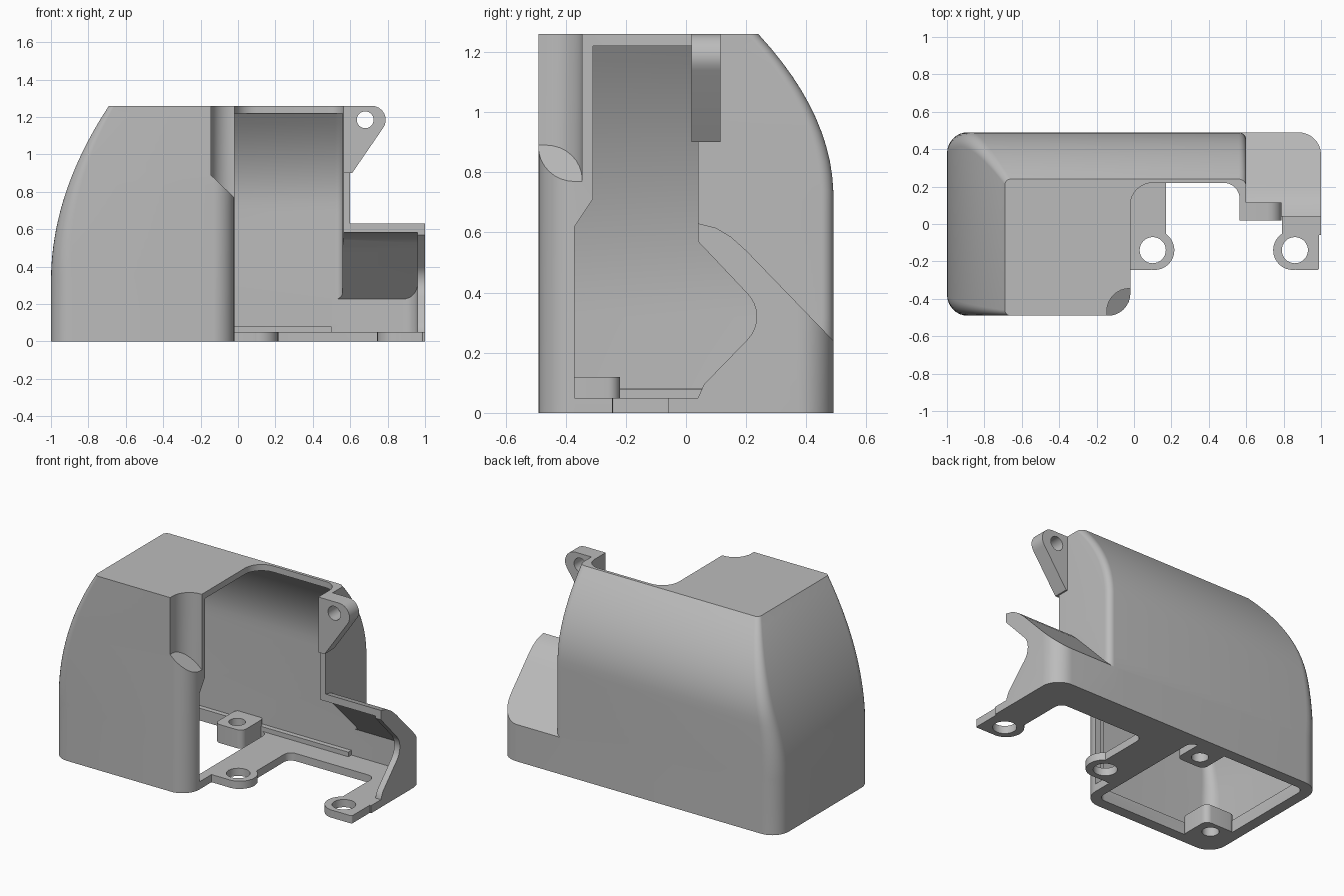
import bpy, bmesh, math

if "Cube" in bpy.data.objects:
    bpy.data.objects.remove(bpy.data.objects["Cube"])

grey = bpy.data.materials.new("light_grey")
grey.use_nodes = True
grey.diffuse_color = (0.5, 0.5, 0.5, 1)
grey.node_tree.nodes["Principled BSDF"].inputs["Base Color"].default_value = (0.5, 0.5, 0.5, 1)


def skin(name, rings):
    """Closed solid through a stack of matching rings."""
    bm = bmesh.new()
    loops = [[bm.verts.new(p) for p in ring] for ring in rings]
    n = len(loops[0])
    bm.faces.new(loops[0][::-1])
    bm.faces.new(loops[-1])
    for a, b in zip(loops, loops[1:]):
        for i in range(n):
            j = (i + 1) % n
            bm.faces.new((a[i], a[j], b[j], b[i]))
    bmesh.ops.recalc_face_normals(bm, faces=bm.faces)
    mesh = bpy.data.meshes.new(name)
    bm.to_mesh(mesh)
    bm.free()
    mesh.materials.append(grey)
    obj = bpy.data.objects.new(name, mesh)
    bpy.context.collection.objects.link(obj)
    return obj


def prism(name, pts, lo, hi, axis="z"):
    place = {"z": lambda p, t: (p[0], p[1], t),
             "x": lambda p, t: (t, p[0], p[1]),
             "y": lambda p, t: (p[0], t, p[1])}[axis]
    return skin(name, [[place(p, t) for p in pts] for t in (lo, hi)])


def arc(cx, cy, r, a0, a1, n=8):
    return [(cx + r * math.cos(math.radians(a0 + (a1 - a0) * i / n)),
             cy + r * math.sin(math.radians(a0 + (a1 - a0) * i / n))) for i in range(n + 1)]


def rounded(x0, x1, y0, y1, radii):
    """Rounded rectangle, radii from front left going counter-clockwise."""
    a, b, c, d = radii
    return (arc(x0 + a, y0 + a, a, 180, 270) + arc(x1 - b, y0 + b, b, 270, 360)
            + arc(x1 - c, y1 - c, c, 0, 90) + arc(x0 + d, y1 - d, d, 90, 180))


def box(name, x0, x1, y0, y1, z0, z1):
    return prism(name, [(x0, y0), (x1, y0), (x1, y1), (x0, y1)], z0, z1)


def disc(name, x, y, r, lo, hi, axis="z"):
    return prism(name, arc(x, y, r, 0, 360, 32)[:-1], lo, hi, axis)


def combine(obj, tool, mode="DIFFERENCE"):
    mod = obj.modifiers.new("cut", "BOOLEAN")
    mod.operation, mod.solver, mod.object = mode, "EXACT", tool
    bpy.context.view_layer.objects.active = obj
    bpy.ops.object.modifier_apply(modifier=mod.name)
    bpy.data.objects.remove(tool)


def hood(name, levels):
    """Main hood: left and back sides curve inward with height."""
    rings = []
    for z, inset in levels:
        t = max(0, (z - 0.32) / 0.94)
        u = max(0, (z - 0.72) / 0.54)
        x0, y1 = -1 + 0.31 * t * t + inset, 0.49 - 0.25 * u * u - inset
        r = max(0.02, 0.115 - 0.085 * t - inset)
        plan = rounded(x0, 0.6 - min(inset, 0.04), -0.49 + inset, y1, (r, 0.02, 0.04, r))
        rings.append([(x, y, z) for x, y in plan])
    return skin(name, rings)


# Outer shell: curved hood joined to the low sloping end
curve = [0.32 + 0.94 * i / 20 for i in range(21)]
body = hood("cover_body", [(0, 0)] + [(z, 0) for z in curve])
slope = [(0.04, 0), (0.55, 0), (0.55, 0.178), (0.2, 0.54), (0.15, 0.585), (0.1, 0.615), (0.04, 0.63)]
low_end = prism("low_end", slope, 0.5, 1, "x")
combine(low_end, prism("plan", rounded(0.45, 1, 0, 0.49, (0.01, 0.01, 0.12, 0.01)), -0.1, 1),
        "INTERSECT")
combine(body, low_end, "UNION")

# Hollow of the hood, leaving the front corner post in place
hollow = hood("hollow", [(0.05, 0.07), (0.08, 0.07), (0.081, 0.04)]
              + [(z, 0.04) for z in curve if z < 1.2] + [(1.22, 0.04)])
post = [(-0.6, 0), (-0.37, 0), (-0.37, 0.62), (-0.31, 0.71), (-0.31, 1.4), (-0.6, 1.4)]
combine(hollow, prism("post", post, -0.06, 0.8, "x"))
combine(hollow, box("post_corner", -0.11, 0, -0.6, -0.4, 0, 1.4))
combine(hollow, box("pocket_wall", -0.19, 0, -0.6, -0.31, 0.72, 1.4))
combine(body, hollow)

# Hollow of the low end
inner = [(0, 0.05), (0.5, 0.05), (0.5, 0.175), (0.18, 0.5), (0.13, 0.548), (0.09, 0.575), (0, 0.59)]
low_hollow = prism("low_hollow", inner, 0.5, 0.96, "x")
combine(low_hollow, prism("low_plan", rounded(0.45, 0.96, -0.1, 0.45, (0.01, 0.01, 0.08, 0.01)), 0, 1),
        "INTERSECT")
combine(body, low_hollow)

# Open front bay with rounded corners
bay = ([(-0.14, -0.7)] + arc(-0.14, -0.37, 0.121, -90, 0) + arc(0.1, 0.1, 0.12, 180, 90)
       + arc(0.48, 0.135, 0.085, 90, 0) + [(0.565, 0.04), (0.7, 0.04), (0.7, -0.7)])
combine(body, prism("bay", bay, -0.1, 1.4))

# Curved notch in the end wall
notch = ([(-0.6, 0.05), (0.04, 0.05), (0.06, 0.095)] + arc(0.125, 0.32, 0.11, -45, 45)
         + [(0.04, 0.57), (0.04, 0.8), (-0.6, 0.8)])
combine(body, prism("notch", notch, 0.9, 1.1, "x"))

# Openings through the base
combine(body, prism("base_opening", rounded(-0.93, -0.08, -0.42, 0.42, [0.05] * 4), -0.1, 0.06))
combine(body, prism("bay_opening", rounded(0.17, 0.79, -0.6, 0.28, [0.05] * 4), -0.1, 0.051))

# Screw pocket in the front corner with a slanted seat
pocket = prism("pocket", rounded(-0.145, 0.2, -0.8, -0.345, (0.02, 0.02, 0.02, 0.12)), 0.5, 1.4)
seat = [(-0.2, 0.943), (0.3, 0.463), (0.3, 1.5), (-0.2, 1.5)]
combine(pocket, prism("seat", seat, -1, 0, "y"), "INTERSECT")
combine(body, pocket)
parts = [body]

# Mounting feet
for name, x, x0, x1, edge in (("inner_foot", 0.1, -0.05, 0.17, -0.04), ("outer_foot", 0.86, 0.79, 1, 0.99)):
    foot = box(name, x0, x1, -0.06, 0.3 if x < 0.5 else 0.2, 0, 0.05)
    tab = prism("tab", rounded(min(x, edge), max(x, edge), -0.245, -0.03, [0.01] * 4), 0, 0.05)
    combine(foot, tab, "UNION")
    combine(foot, disc("round_end", x + (0.01 if x < 0.5 else -0.01), -0.14, 0.106, 0, 0.05), "UNION")
    combine(foot, disc("hole", x, -0.14, 0.07, -0.1, 0.2))
    parts.append(foot)

# Screw bosses inside the hood
for name, x, y, plan in (("front_boss", -0.83, -0.3, (-0.95, -0.73, -0.44, -0.22)),
                         ("rear_boss", -0.23, 0.32, (-0.33, -0.13, 0.23, 0.46))):
    boss = prism(name, rounded(*plan, [0.04] * 4), 0, 0.12)
    combine(boss, disc("hole", x, y, 0.05, -0.1, 0.3))
    parts.append(boss)

# Upper bracket with a screw hole
outline = ([(0.565, 0.9), (0.61, 0.9)] + arc(0.715, 1.185, 0.075, -38, 90) + [(0.565, 1.26)])
bracket = prism("upper_bracket", outline, 0.018, 0.115, "y")
combine(bracket, disc("hole", 0.68, 1.185, 0.045, -0.2, 0.3, "y"))
parts.append(bracket)

# Smooth the curves, keep the edges sharp
for obj in parts:
    bpy.ops.object.select_all(action="DESELECT")
    obj.select_set(True)
    bpy.context.view_layer.objects.active = obj
    bpy.ops.object.shade_smooth_by_angle(angle=math.radians(30))
